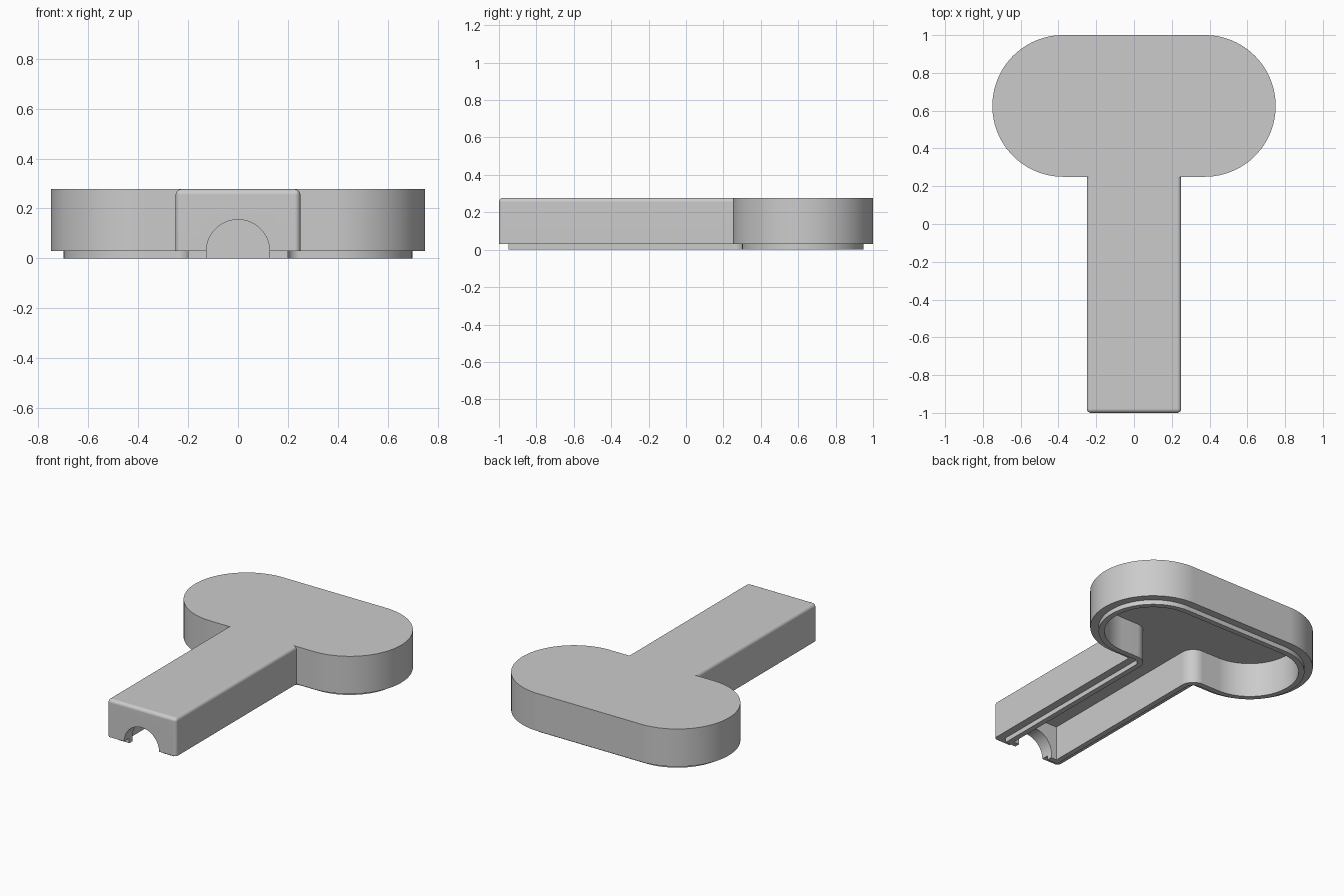
import bpy, bmesh
from math import sin, cos, pi

if "Cube" in bpy.data.objects:
    bpy.data.objects.remove(bpy.data.objects["Cube"], do_unlink=True)

HALF_W = 0.25            # half width of the handle
HEAD_R = 0.375           # radius of the head's round ends
HEAD_Y = 0.625           # middle of the head
RIM, TOP, CEILING = 0.03, 0.277, 0.225
LIP_INSET, WALL = 0.05, 0.085

grey = bpy.data.materials.new("plain_grey")
grey.use_nodes = True
grey.diffuse_color = (0.6, 0.6, 0.6, 1)
grey.node_tree.nodes["Principled BSDF"].inputs["Base Color"].default_value = (0.6, 0.6, 0.6, 1)


def arc(cx, cy, r, start, end, steps):
    angles = [start + (end - start) * i / steps for i in range(steps + 1)]
    return [(cx + r * cos(a), cy + r * sin(a)) for a in angles]


def mirrored(half):
    return half + [(-x, y) for x, y in reversed(half)]


def head_arc(inset):
    return arc(HEAD_R, HEAD_Y, HEAD_R - inset, -pi / 2, pi / 2, 48)


def t_outline(inset):
    # Handle side, rounded inner corner, then the round head end
    half = [(HALF_W - inset, inset - 1)]
    half += arc(HALF_W, HEAD_Y - HEAD_R, inset, pi, pi / 2, 8)
    return mirrored(half + head_arc(inset))


def prism(name, outline, z0, z1):
    bm = bmesh.new()
    base = bm.faces.new([bm.verts.new((x, y, z0)) for x, y in outline])
    new = bmesh.ops.extrude_face_region(bm, geom=[base])["geom"]
    bmesh.ops.translate(bm, vec=(0, 0, z1 - z0),
                        verts=[v for v in new if isinstance(v, bmesh.types.BMVert)])
    bmesh.ops.recalc_face_normals(bm, faces=bm.faces)
    return finish(name, bm)


def finish(name, bm):
    mesh = bpy.data.meshes.new(name)
    bm.to_mesh(mesh)
    bm.free()
    mesh.materials.append(grey)
    obj = bpy.data.objects.new(name, mesh)
    bpy.context.collection.objects.link(obj)
    return obj


def combine(target, other, operation):
    mod = target.modifiers.new(operation, "BOOLEAN")
    mod.operation, mod.solver, mod.object = operation, "EXACT", other
    bpy.context.view_layer.objects.active = target
    bpy.ops.object.modifier_apply(modifier=mod.name)
    bpy.data.objects.remove(other, do_unlink=True)


# Head
shell = prism("hollow_shell", mirrored(head_arc(0)), RIM, TOP)

# Handle with rounded top and front corners
handle = prism("handle", mirrored([(HALF_W, -1), (HALF_W, HEAD_Y)]), RIM, TOP)
bm = bmesh.new()
bm.from_mesh(handle.data)
rounded = []
for e in bm.edges:
    a, b = (v.co for v in e.verts)
    at_top = min(a.z, b.z) > TOP - 0.001
    at_front = max(a.y, b.y) < -0.99
    at_back = min(a.y, b.y) > 0
    upright = abs(a.z - b.z) > 0.1
    if (at_top and not at_back) or (upright and at_front):
        rounded.append(e)
bmesh.ops.bevel(bm, geom=rounded, offset=0.022, segments=5, profile=0.5, affect="EDGES")
bm.to_mesh(handle.data)
bm.free()
combine(shell, handle, "UNION")

# Stepped lip below the rim
combine(shell, prism("lip", t_outline(LIP_INSET), 0, RIM + 0.08), "UNION")

# Hollow inside
combine(shell, prism("cavity", t_outline(WALL), -0.1, CEILING), "DIFFERENCE")

# Round opening through the front end wall
hole = prism("opening", arc(0, 0, 0.127, 0, 2 * pi * 63 / 64, 63), 0, 0.4)
hole.rotation_euler.x = pi / 2
hole.location = (0, -0.8, 0.028)
bpy.context.view_layer.update()
combine(shell, hole, "DIFFERENCE")

# Smooth curves with crisp edges
bpy.ops.object.select_all(action="DESELECT")
shell.select_set(True)
bpy.context.view_layer.objects.active = shell
bpy.ops.object.shade_smooth_by_angle(angle=pi / 6)
weighted = shell.modifiers.new("even_shading", "WEIGHTED_NORMAL")
weighted.keep_sharp = True
